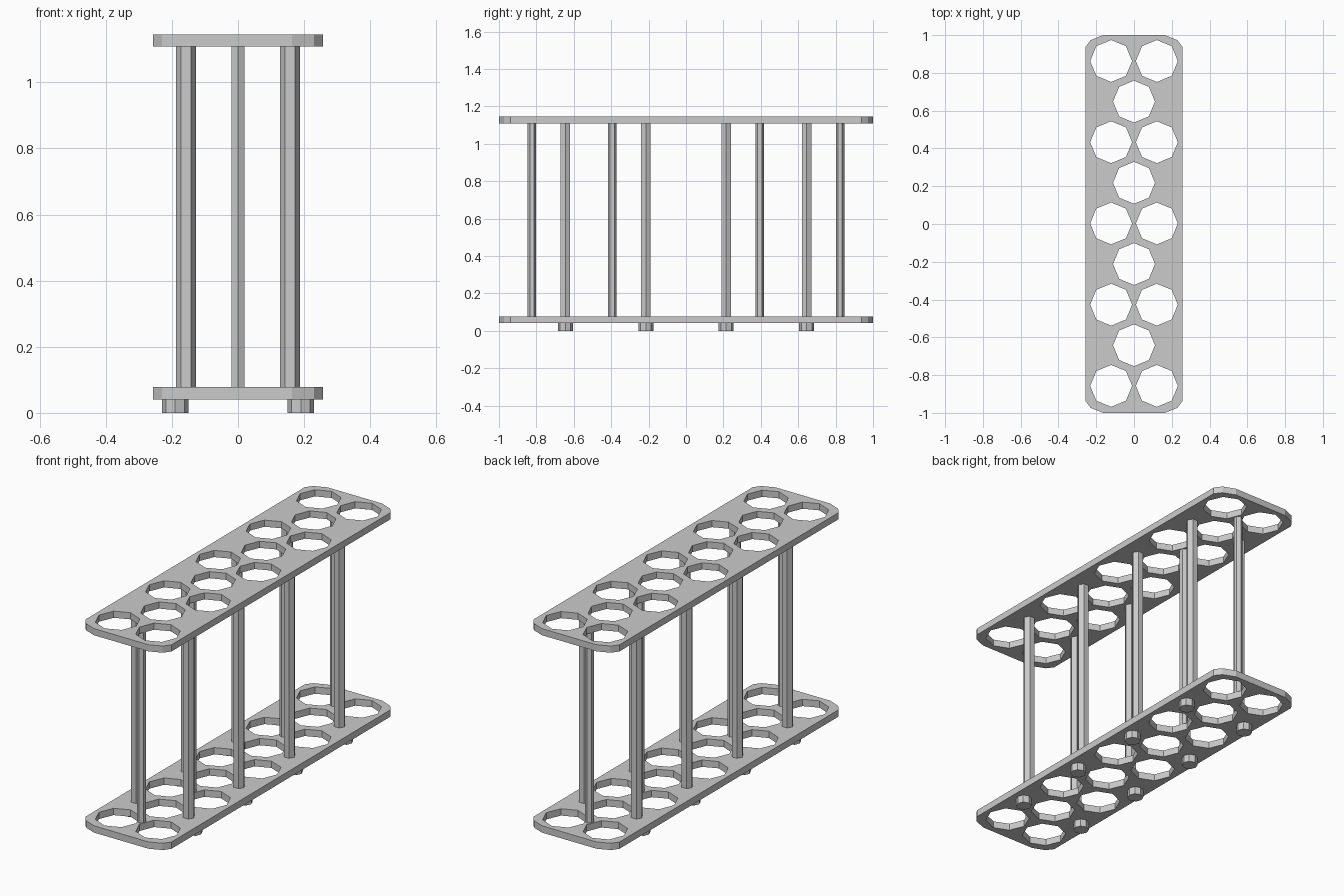
import bpy, bmesh
from math import cos, sin, pi

cube = bpy.data.objects.get("Cube")
if cube:
    bpy.data.objects.remove(cube, do_unlink=True)

GREY = (0.6, 0.6, 0.6, 1)
grey = bpy.data.materials.new("light grey")
grey.use_nodes = True
grey.diffuse_color = GREY
grey.node_tree.nodes["Principled BSDF"].inputs["Base Color"].default_value = GREY

PITCH = 0.215
FLOOR, LOWER, CEILING, TOP = 0.041, 0.078, 1.109, 1.145


def add_object(name, mesh):
    mesh.materials.clear()
    mesh.materials.append(grey)
    obj = bpy.data.objects.new(name, mesh)
    bpy.context.collection.objects.link(obj)
    return obj


def ring(x, y, r, sides, turn=0):
    return [(x + r * cos(2 * pi * i / sides + turn),
             y + r * sin(2 * pi * i / sides + turn)) for i in range(sides)]


def plate_mesh(loops, thickness):
    """Filled outline with holes, extruded to a solid sheet."""
    curve = bpy.data.curves.new("sheet_outline", "CURVE")
    curve.dimensions = "2D"
    curve.fill_mode = "BOTH"
    curve.extrude = thickness / 2
    for loop in loops:
        spline = curve.splines.new("POLY")
        spline.points.add(len(loop) - 1)
        for point, (x, y) in zip(spline.points, loop):
            point.co = (x, y, 0, 1)
        spline.use_cyclic_u = True
    temp = bpy.data.objects.new("sheet_outline", curve)
    mesh = bpy.data.meshes.new_from_object(temp)
    bpy.data.objects.remove(temp)
    bpy.data.curves.remove(curve)
    bm = bmesh.new()
    bm.from_mesh(mesh)
    bmesh.ops.remove_doubles(bm, verts=bm.verts, dist=1e-5)
    bmesh.ops.recalc_face_normals(bm, faces=bm.faces)
    for face in bm.faces:
        face.smooth = False
    bm.to_mesh(mesh)
    bm.free()
    return mesh


def prism(name, x, y, r, sides, turn, z0, z1):
    bm = bmesh.new()
    base = bm.faces.new([bm.verts.new((px, py, z0))
                         for px, py in ring(x, y, r, sides, turn)])
    top = bmesh.ops.extrude_face_region(bm, geom=[base], use_keep_orig=True)["geom"]
    bmesh.ops.translate(bm, vec=(0, 0, z1 - z0),
                        verts=[v for v in top if isinstance(v, bmesh.types.BMVert)])
    bmesh.ops.recalc_face_normals(bm, faces=bm.faces)
    mesh = bpy.data.meshes.new(name)
    bm.to_mesh(mesh)
    bm.free()
    return add_object(name, mesh)


# Rack plates: bevelled outline with staggered octagonal tube holes
corner = [(0.257, 0.937), (0.23, 0.973), (0.163, 1.0)]
outline = (corner + [(-x, y) for x, y in reversed(corner)]
           + [(-x, -y) for x, y in corner]
           + [(x, -y) for x, y in reversed(corner)])
holes = []
for row in range(-4, 5):
    for x in ((-0.121, 0.121) if row % 2 == 0 else (0,)):
        holes.append(ring(x, row * PITCH + 0.003, 0.111, 8))
for name, z0, z1 in (("lower_plate", FLOOR, LOWER), ("upper_plate", CEILING, TOP)):
    plate = add_object(name, plate_mesh([outline] + holes, z1 - z0))
    plate.location.z = (z0 + z1) / 2

# Side posts and the feet beneath them
for y in (-3 * PITCH, -PITCH, PITCH, 3 * PITCH):
    for side, label in ((-1, "right"), (1, "left")):
        prism(label + "_post", side * 0.157, y, 0.03, 6, 0, LOWER, CEILING)
        prism(label + "_foot", side * 0.19, y, 0.04, 8, 0, 0, FLOOR)

# Slim posts along the middle
for y in (-0.824, -0.394, 0.394, 0.824):
    prism("middle_post", 0, y, 0.0225, 6, pi / 2, LOWER, CEILING)
